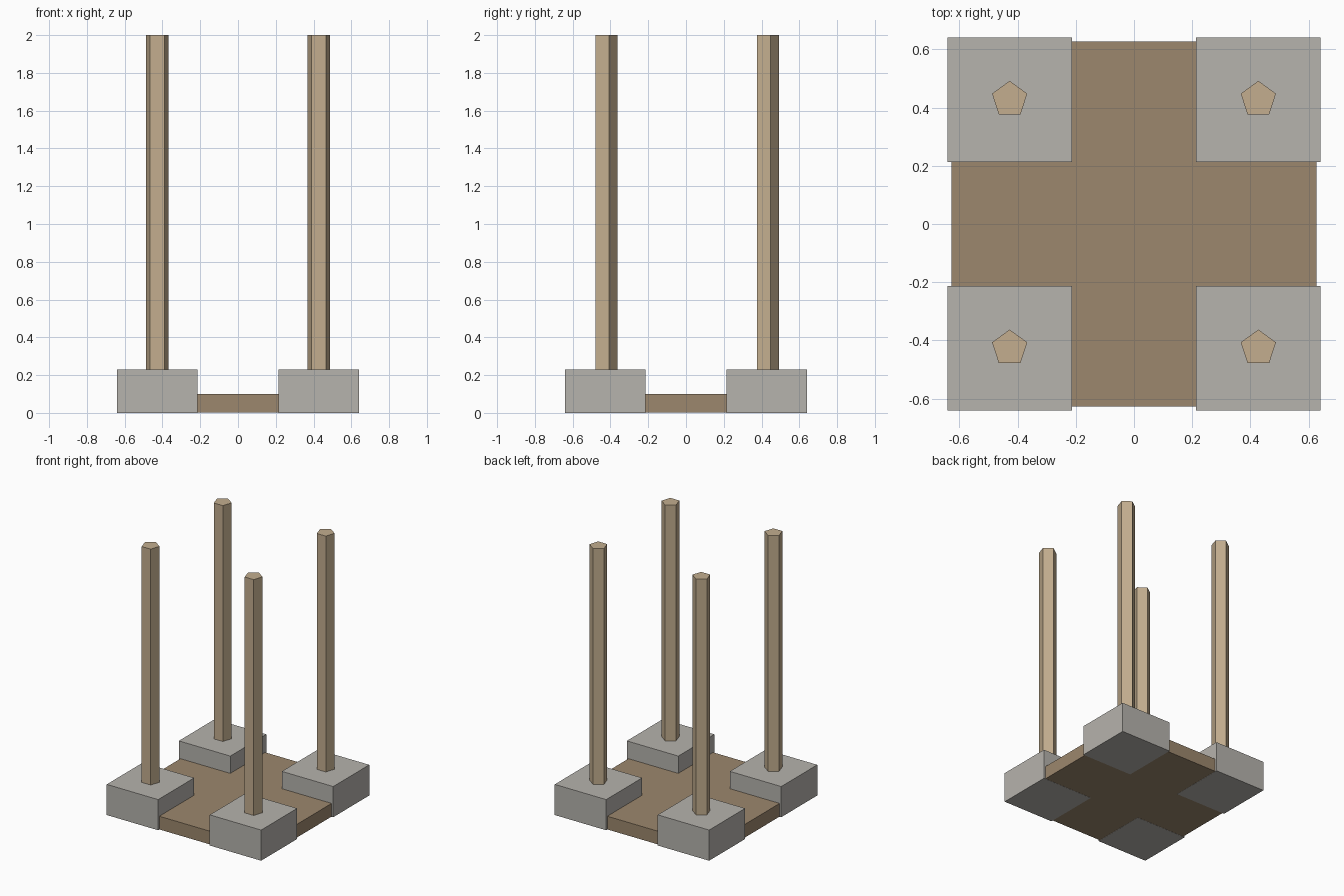
import bpy
import math

cube = bpy.data.objects.get("Cube")
if cube:
    bpy.data.objects.remove(cube, do_unlink=True)


def material(name, rgb):
    """Flat material from 0-255 sRGB values."""
    lin = [((c / 255 + 0.055) / 1.055) ** 2.4 for c in rgb]
    mat = bpy.data.materials.new(name)
    mat.use_nodes = True
    mat.diffuse_color = (*lin, 1)
    mat.node_tree.nodes["Principled BSDF"].inputs["Base Color"].default_value = (*lin, 1)
    return mat


stone = material("grey stone", (182, 179, 173))
earth = material("brown floor", (156, 135, 109))
wood = material("light wood", (195, 174, 143))


def finish(name, mat):
    obj = bpy.context.object
    obj.name = obj.data.name = name
    obj.data.materials.append(mat)
    return obj


def box(name, mat, x, y, z0, z1, width):
    bpy.ops.mesh.primitive_cube_add(size=1, location=(x, y, (z0 + z1) / 2))
    obj = finish(name, mat)
    obj.scale = (width, width, z1 - z0)
    bpy.ops.object.transform_apply(location=False, rotation=False, scale=True)


def post(name, x, y, z0, z1):
    # Five-sided post with one edge pointing to the back
    bpy.ops.mesh.primitive_cylinder_add(vertices=5, radius=0.0635, depth=z1 - z0,
                                        location=(x, y, (z0 + z1) / 2))
    finish(name, wood)


SPREAD = 0.4275
BLOCK_TOP = 0.23

# Floor slab, a hair above the ground so the footings stay visible below
box("floor_slab", earth, 0, 0, 0.001, 0.1, 1.255)

# Corner footings, each carrying a post
for side, sx in (("left", 1), ("right", -1)):
    for end, sy in (("front", -1), ("back", 1)):
        x, y = sx * SPREAD, sy * SPREAD
        box(f"{end}_{side}_footing", stone, x, y, 0, BLOCK_TOP, 0.427)
        post(f"{end}_{side}_post", x, y + 0.001, BLOCK_TOP, 2)
